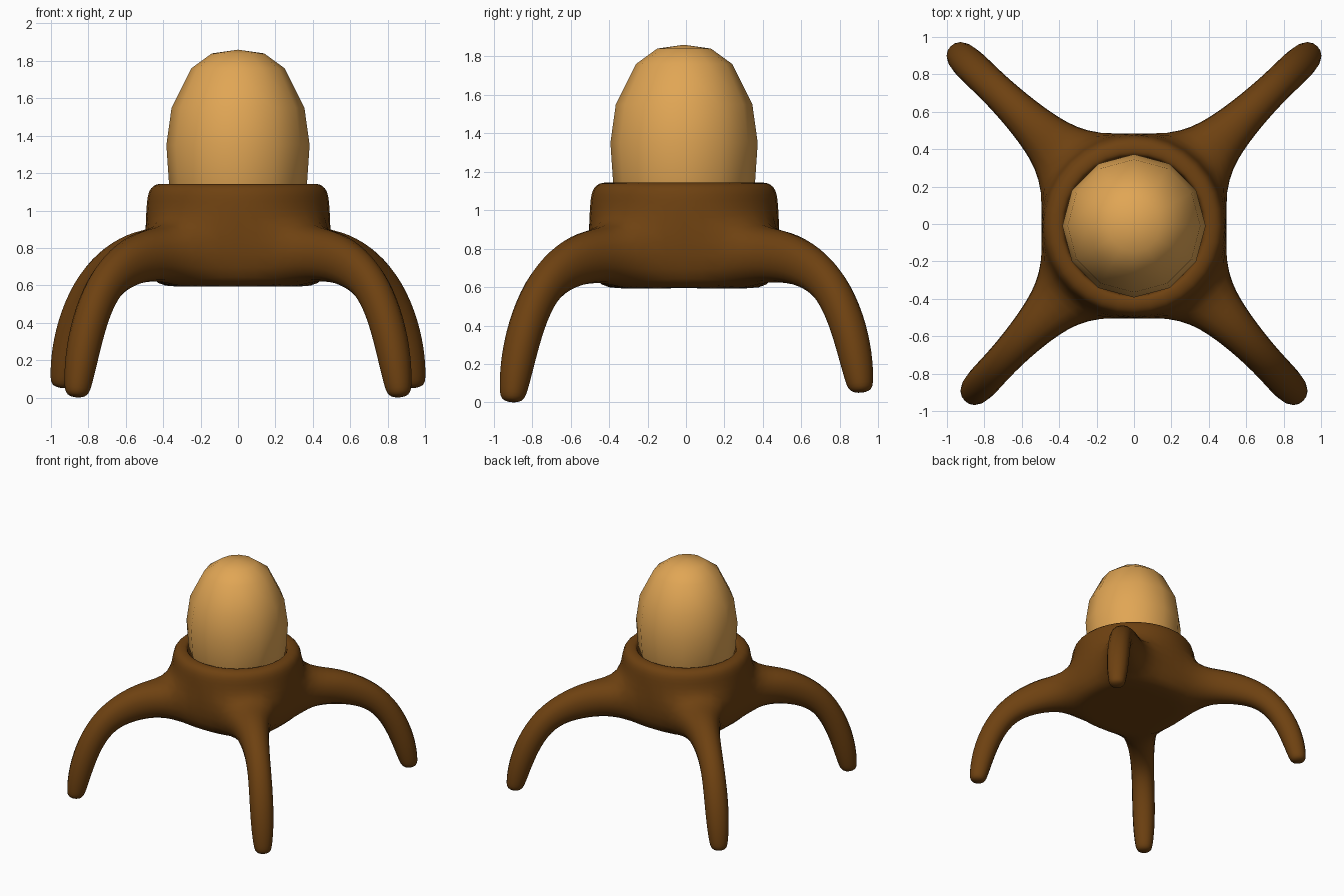
import bpy, bmesh, math
from mathutils import Vector

if "Cube" in bpy.data.objects:
    bpy.data.objects.remove(bpy.data.objects["Cube"])

OFF_Y = -0.01


def material(name, rgb):
    m = bpy.data.materials.new(name)
    m.diffuse_color = (*rgb, 1)
    m.use_nodes = True
    m.node_tree.nodes["Principled BSDF"].inputs["Base Color"].default_value = m.diffuse_color
    return m


def finish(bm, name, mat):
    bmesh.ops.recalc_face_normals(bm, faces=bm.faces[:])
    me = bpy.data.meshes.new(name)
    bm.to_mesh(me)
    bm.free()
    me.materials.append(mat)
    for p in me.polygons:
        p.use_smooth = True
    ob = bpy.data.objects.new(name, me)
    bpy.context.collection.objects.link(ob)
    ob.location.y = OFF_Y
    return ob


def ring(bm, r, z, n, start):
    return [bm.verts.new((r * math.cos(start + i * math.tau / n),
                          r * math.sin(start + i * math.tau / n), z)) for i in range(n)]


def bridge(bm, a, b, skip=()):
    n = len(a)
    for i in range(n):
        if i not in skip:
            bm.faces.new((a[i], a[(i + 1) % n], b[(i + 1) % n], b[i]))


brown = material("dark brown wood", (0.155, 0.053, 0.0055))
tan = material("tan eggshell", (0.75, 0.38, 0.09))

# Egg: twelve-sided lathe with pointed top and hidden rounded base
bm = bmesh.new()
profile = [(0.14, 1.84), (0.25, 1.76), (0.355, 1.55), (0.383, 1.35),
           (0.368, 1.13), (0.32, 0.98), (0.2, 0.86)]
rings = [ring(bm, r, z, 12, 0) for r, z in profile]
for a, b in zip(rings, rings[1:]):
    bridge(bm, a, b)
for loop, z in ((rings[0], 1.86), (rings[-1], 0.82)):
    pole = bm.verts.new((0, 0, z))
    for i in range(12):
        bm.faces.new((loop[i], loop[(i + 1) % 12], pole))
finish(bm, "egg", tan)

# Cup: eight-sided cage from the inside of the rim down to the base
bm = bmesh.new()
cage = [(0.40, 0.90), (0.41, 1.10), (0.415, 1.145), (0.49, 1.145), (0.543, 1.10),
        (0.543, 0.93), (0.52, 0.59), (0.36, 0.595)]
rings = [ring(bm, r, z, 8, math.pi / 8) for r, z in cage]
for k, (a, b) in enumerate(zip(rings, rings[1:])):
    bridge(bm, a, b, skip=(0, 2, 4, 6) if k == 5 else ())
bm.faces.new(rings[0])
bm.faces.new(rings[-1])

# Legs: grown from the diagonal openings; radius, height, slope, half depth, half width
stations = [(0.69, 0.765, 18, 0.145, 0.125), (0.90, 0.70, 30, 0.12, 0.098),
            (1.06, 0.59, 52, 0.10, 0.09), (1.175, 0.40, 72, 0.095, 0.093),
            (1.24, 0.20, 76, 0.088, 0.088), (1.268, 0.06, 82, 0.073, 0.072),
            (1.28, -0.004, 84, 0.056, 0.056)]
upper, lower = rings[5], rings[6]
for k in range(4):
    phi = math.pi / 4 + k * math.pi / 2
    out = Vector((math.cos(phi), math.sin(phi), 0))
    side = Vector((-math.sin(phi), math.cos(phi), 0))
    back = k < 2
    i, j = 2 * k, 2 * k + 1
    prev = [upper[i], upper[j], lower[j], lower[i]]
    for r, z, slope, depth, width in stations:
        t = (r - 0.5) / 0.78
        s = math.radians(slope)
        up = out * math.sin(s) + Vector((0, 0, math.cos(s)))
        c = out * r
        # the back pair spreads wider and ends slightly higher
        c.x *= 1 + t * (0.04 if back else -0.045)
        c.y *= 1 + t * (0.018 if back else -0.01)
        c.z = z + (0.05 * t * t if back else 0)
        new = [bm.verts.new(c + side * (a * width / 0.94) + up * (b * depth / 0.94))
               for a, b in ((-1, 1), (1, 1), (1, -1), (-1, -1))]
        bridge(bm, prev, new)
        prev = new
    bm.faces.new(prev)
cup = finish(bm, "four_legged_cup", brown)
sub = cup.modifiers.new("smooth", 'SUBSURF')
sub.levels = sub.render_levels = 2
